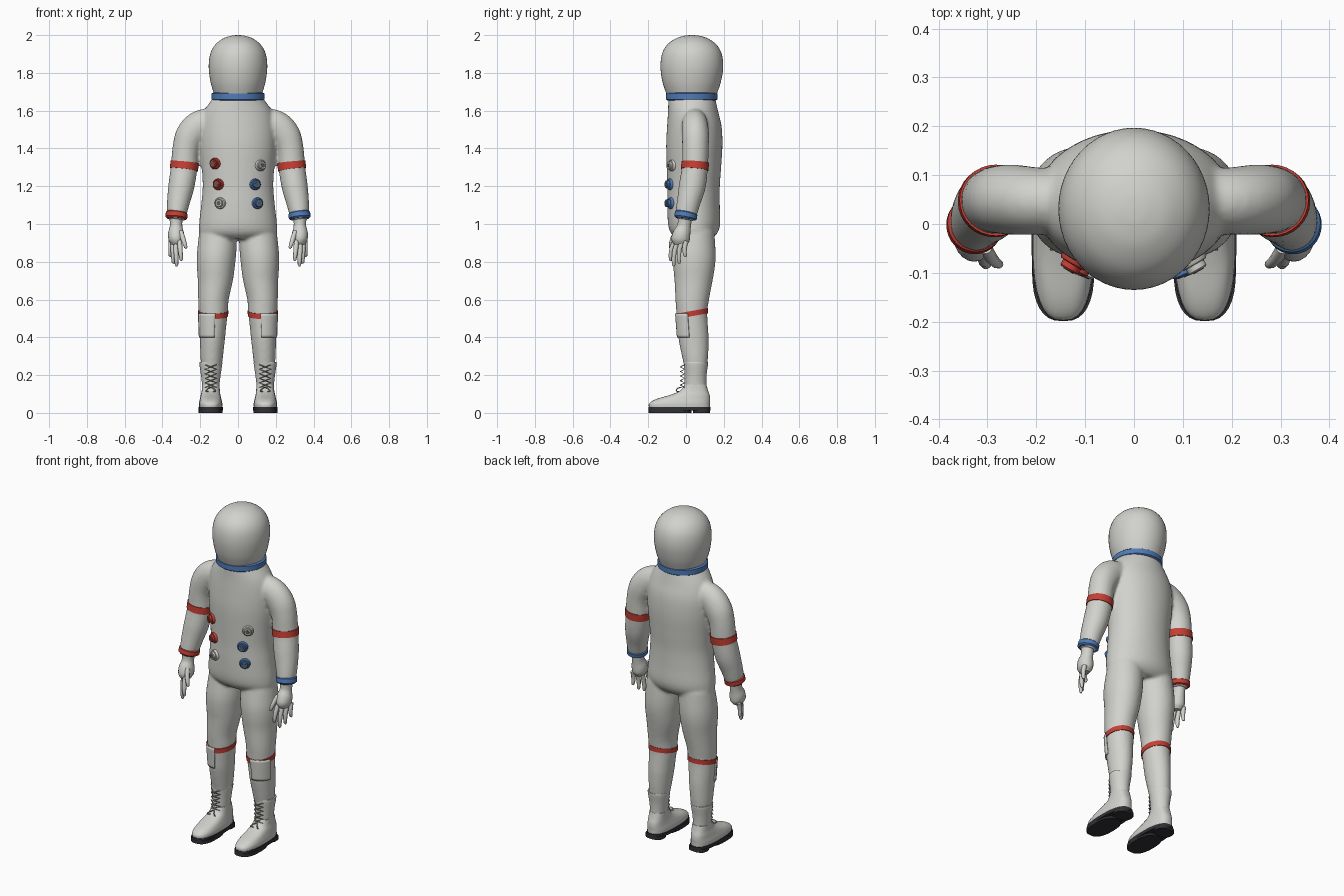
import bpy, bmesh
from math import sin, cos, pi, sqrt, radians, copysign
from mathutils import Vector

cube = bpy.data.objects.get("Cube")
if cube:
    bpy.data.objects.remove(cube, do_unlink=True)


def material(name, *rgb):
    m = bpy.data.materials.new(name)
    m.use_nodes = True
    m.diffuse_color = (*rgb, 1)
    m.node_tree.nodes["Principled BSDF"].inputs["Base Color"].default_value = (*rgb, 1)
    return m


SUIT = material("suit_grey", .64, .64, .61)
RED = material("red", .56, .05, .035)
BLUE = material("blue", .08, .2, .48)
SOLE = material("sole_dark", .03, .03, .035)
LACE = material("lace_grey", .4, .4, .39)
SOCKET = material("socket_dark", .1, .1, .1)


def smooth_path(pts, sub=6):
    """Catmull-Rom through rows of x, y, z, rx, ry."""
    out = []
    for i in range(len(pts) - 1):
        a, b, c, d = pts[max(i - 1, 0)], pts[i], pts[i + 1], pts[min(i + 2, len(pts) - 1)]
        for k in range(sub):
            t = k / sub
            out.append([q + t / 2 * (r - p + t * (2 * p - 5 * q + 4 * r - s + t * (3 * (q - r) + s - p)))
                        for p, q, r, s in zip(a, b, c, d)])
    return out + [list(pts[-1])]


def at(path, z):
    """Row of a path at a given height."""
    for a, b in zip(path, path[1:]):
        if min(a[2], b[2]) <= z <= max(a[2], b[2]):
            t = (z - a[2]) / (b[2] - a[2] or 1)
            return [p + t * (q - p) for p, q in zip(a, b)]
    return path[-1]


def tube(bm, path, side=1, flat=False, seg=32, power=2, tilt=0, arc=None):
    """Loft of (super)elliptical rings, level when flat, else square to the path."""
    rings = []
    for i, (x, y, z, rx, ry) in enumerate(path):
        u, v = Vector((1, 0, 0)), Vector((0, 1, 0))
        if not flat:
            t = (Vector(path[min(i + 1, len(path) - 1)][:3]) - Vector(path[max(i - 1, 0)][:3])).normalized()
            u = v.cross(t).normalized()
            v = t.cross(u)
        ring = []
        for k in range(seg + bool(arc)):
            a = arc[0] + (arc[1] - arc[0]) * k / seg if arc else 2 * pi * k / seg
            ca, sa = [copysign(abs(c) ** (2 / power), c) for c in (cos(a), sin(a))]
            p = Vector((x, y, z)) + u * rx * ca + v * ry * sa
            ring.append(bm.verts.new((p.x * side, p.y, p.z + tilt * ry * sa)))
        rings.append(ring)
    for a, b in zip(rings, rings[1:]):
        for k in range(len(a) - bool(arc)):
            j = (k + 1) % len(a)
            bm.faces.new((a[k], a[j], b[j], b[k]))
    if not arc:
        bm.faces.new(rings[0])
        bm.faces.new(rings[-1])


def finish(name, bm, mat, angle=40):
    bmesh.ops.recalc_face_normals(bm, faces=bm.faces)
    me = bpy.data.meshes.new(name)
    bm.to_mesh(me)
    bm.free()
    me.materials.append(mat)
    ob = bpy.data.objects.new(name, me)
    bpy.context.collection.objects.link(ob)
    bpy.ops.object.select_all(action="DESELECT")
    ob.select_set(True)
    bpy.context.view_layer.objects.active = ob
    bpy.ops.object.shade_smooth_by_angle(angle=radians(angle))
    return ob


def part(name, path, mat, **kw):
    bm = bmesh.new()
    tube(bm, path, **kw)
    return finish(name, bm, mat)


def grown(rows, d):
    return [[x, y, z, rx + d, ry + d] for x, y, z, rx, ry in rows]


# Suit body: torso, arms and legs fused into one soft skin
torso = smooth_path([(0, .045, .92, .14, .09), (0, .043, .95, .2, .122), (0, .043, 1, .206, .138),
                     (0, .04, 1.1, .195, .139), (0, .04, 1.2, .187, .139), (0, .042, 1.3, .192, .144),
                     (0, .044, 1.42, .202, .149), (0, .044, 1.52, .2, .144), (0, .037, 1.6, .178, .132),
                     (0, .03, 1.67, .13, .124)])
arm = smooth_path([(.12, .045, 1.53, .085, .065), (.2, .047, 1.52, .082, .069), (.25, .05, 1.47, .08, .072),
                   (.275, .05, 1.4, .072, .07), (.285, .047, 1.3, .071, .069), (.3, .033, 1.2, .069, .071),
                   (.315, .015, 1.12, .061, .063), (.325, 0, 1.05, .051, .056), (.328, -.005, 1.02, .04, .044)])
leg = smooth_path([(.105, .05, .96, .1, .1), (.113, .045, .85, .104, .112), (.117, .043, .78, .101, .111),
                   (.12, .04, .7, .093, .101), (.13, .033, .6, .081, .089), (.131, .031, .53, .077, .082),
                   (.134, .036, .45, .071, .081), (.136, .041, .38, .066, .079), (.14, .05, .27, .057, .065),
                   (.14, .05, .2, .045, .05)])
bm = bmesh.new()
tube(bm, torso, flat=True, seg=48)
for s in (1, -1):
    tube(bm, arm, side=s)
    tube(bm, leg, side=s, flat=True)
body = finish("suit_body", bm, SUIT)
remesh = body.modifiers.new("fuse", "REMESH")
remesh.mode = "VOXEL"
remesh.voxel_size = .009
remesh.use_smooth_shade = True
soften = body.modifiers.new("soften", "SMOOTH")
soften.factor = .5
soften.iterations = 6

# Helmet and neck ring
part("helmet", smooth_path([(0, .03, 1.68, .124, .13), (0, .03, 1.75, .145, .154), (0, .031, 1.83, .155, .166),
                            (0, .031, 1.9, .147, .158), (0, .031, 1.95, .12, .13), (0, .031, 1.983, .077, .083),
                            (0, .031, 1.997, .033, .036), (0, .031, 2, .002, .002)]),
     SUIT, flat=True, seg=48)
part("neck_ring", [(0, .03, z, .14 - d, .136 - d) for z, d in
                   ((1.654, .008), (1.66, 0), (1.69, 0), (1.696, .008))], BLUE, flat=True, seg=48)

# Chest connectors, square to the torso surface
for i, (x, z, mat) in enumerate(((-.12, 1.32, RED), (-.103, 1.21, RED), (-.093, 1.11, SUIT),
                                 (.118, 1.31, SUIT), (.09, 1.21, BLUE), (.102, 1.11, BLUE))):
    _, cy, _, rx, ry = at(torso, z)
    h = sqrt(1 - (x / rx) ** 2)
    n = Vector((x / rx ** 2, -h / ry, 0)).normalized()
    base = Vector((x, cy - ry * h, z))

    def knob(rows):
        return [(*(base + n * d), r, r) for d, r in rows]
    part(f"connector_{i + 1}", knob(((-.02, .03), (.008, .03), (.012, .027), (.013, .021), (.024, .021),
                                     (.027, .018))), mat, seg=20)
    part(f"connector_socket_{i + 1}", knob(((.02, .012), (.029, .012))), SOCKET, seg=16)

for s, side in ((1, "left"), (-1, "right")):
    # Arm band and cuff
    part(f"{side}_arm_band", grown([at(arm, z) for z in (1.328, 1.308, 1.288)], .004), RED, side=s)
    cuff = [at(arm, z) for z in (1.064, 1.057, 1.034, 1.027)]
    part(f"{side}_cuff", [(x, y, z, .058 - d, .06 - d) for (x, y, z, _, _), d in zip(cuff, (.008, 0, 0, .008))],
         BLUE if s > 0 else RED, side=s)

    # Hand: palm, four fingers and thumb
    bm = bmesh.new()
    tube(bm, smooth_path([(.328, -.005, 1.04, .035, .038), (.328, -.01, .99, .033, .036),
                          (.328, -.022, .95, .042, .046), (.327, -.03, .915, .04, .048),
                          (.327, -.033, .89, .025, .032)], 4), side=s, seg=20)
    for bx, by, bz, tx, ty, tz in ((.355, .002, .91, .358, -.002, .825), (.345, -.025, .9, .342, -.035, .79),
                                   (.33, -.047, .9, .325, -.065, .775), (.31, -.06, .91, .3, -.082, .805),
                                   (.303, -.05, .96, .274, -.083, .87)):
        finger = [(bx + (tx - bx) * t, by + (ty - by) * t - .008 * sin(pi * t), bz + (tz - bz) * t, r, r)
                  for t, r in ((0, .013), (.35, .013), (.7, .011), (.93, .009), (1, .004))]
        tube(bm, finger, side=s, seg=10)
    finish(f"{side}_hand", bm, SUIT)

    # Knee band and shin pocket
    part(f"{side}_knee_band", grown([at(leg, z) for z in (.54, .525, .512)], .003), RED,
         side=s, flat=True, tilt=.18)
    pocket = part(f"{side}_shin_pocket", grown([at(leg, .4 + .0125 * k) for k in range(11)], .007), SUIT,
                  side=s, flat=True, seg=12, arc=(radians(-98), radians(-15)))
    plate = pocket.modifiers.new("thickness", "SOLIDIFY")
    plate.thickness = .008

    # Boot shaft, shoe and sole
    part(f"{side}_boot_shaft", smooth_path([(.144, .054, .06, .048, .06), (.144, .05, .14, .046, .058),
                                            (.144, .051, .2, .052, .058), (.144, .053, .262, .061, .064),
                                            (.144, .053, .268, .056, .06)]), SUIT, side=s, flat=True)
    part(f"{side}_shoe", smooth_path([(.145, -.034, .025, .061, .161), (.145, -.034, .05, .062, .161),
                                      (.145, -.015, .073, .057, .143), (.145, .02, .095, .052, .105),
                                      (.144, .043, .118, .048, .074), (.144, .05, .15, .046, .058)], 4),
         SUIT, side=s, flat=True, power=2.6)
    bm = bmesh.new()
    for y, r, w, z0, z1 in ((-.034, .165, .065, .012, .032), (-.085, .114, .064, 0, .02), (.082, .046, .055, 0, .02)):
        tube(bm, [(.145, y, z0, w, r), (.145, y, z1, w, r)], side=s, flat=True, power=2.6)
    finish(f"{side}_sole", bm, SOLE)

    # Criss-cross laces with a small bow
    bm = bmesh.new()
    for d in (1, -1):
        zigzag = []
        for k in range(11):
            edge = (k % 2 == 0) * (-1) ** (k // 2)
            zigzag.append((.144 + .03 * d * edge, -.008 if edge else -.03, .135 + .012 * k, .0028, .0028))
        tube(bm, zigzag, side=s, seg=6)
        loop = [(.144 + d * x, y, z, .003, .003) for x, y, z in
                ((0, -.025, .135), (.014, -.045, .13), (.026, -.052, .117), (.014, -.04, .113))]
        tube(bm, smooth_path(loop, 3), side=s, seg=6)
    finish(f"{side}_laces", bm, LACE)
